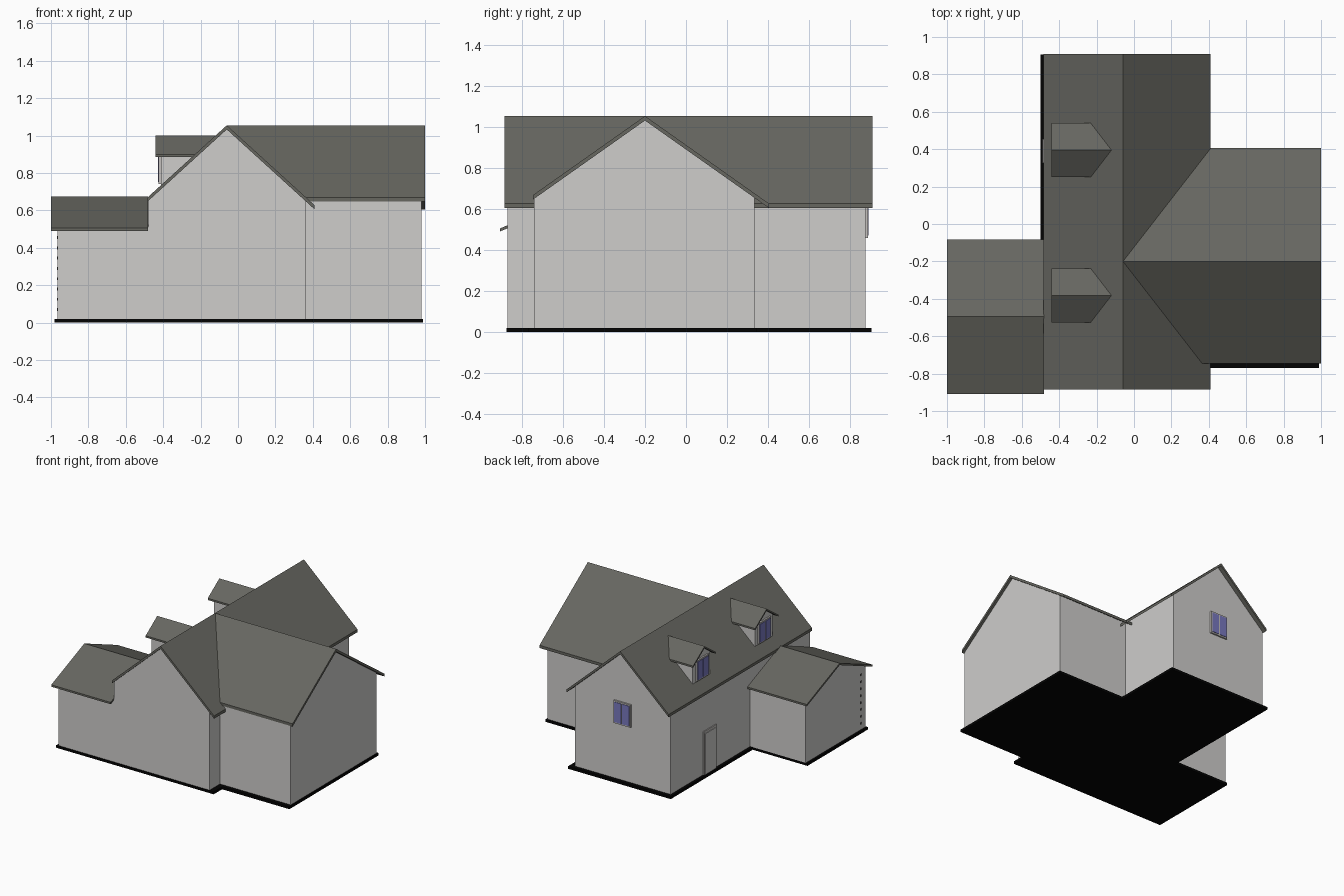
import bpy, bmesh

if "Cube" in bpy.data.objects:
    bpy.data.objects.remove(bpy.data.objects["Cube"])


def material(name, rgb):
    m = bpy.data.materials.new(name)
    m.diffuse_color = (*rgb, 1)
    m.use_nodes = True
    m.node_tree.nodes["Principled BSDF"].inputs["Base Color"].default_value = m.diffuse_color
    return m


WALL = material("wall grey", (0.62, 0.61, 0.60))
ROOF = material("roof slate", (0.135, 0.135, 0.118))
BASE = material("foundation black", (0.001, 0.001, 0.001))
TRIM = material("trim grey", (0.55, 0.53, 0.51))
GLASS = material("window blue", (0.19, 0.19, 0.52))


def prism(name, axis, pts, a, b, mat):
    """Extrude a 2D outline along an axis from a to b."""
    place = {'x': lambda u, v, w: (w, u, v),
             'y': lambda u, v, w: (u, w, v),
             'z': lambda u, v, w: (u, v, w)}[axis]
    bm = bmesh.new()
    ends = [[bm.verts.new(place(u, v, w)) for u, v in pts] for w in (a, b)]
    bm.faces.new(ends[0])
    bm.faces.new(ends[1])
    n = len(pts)
    for i in range(n):
        j = (i + 1) % n
        bm.faces.new((ends[0][i], ends[0][j], ends[1][j], ends[1][i]))
    bmesh.ops.recalc_face_normals(bm, faces=bm.faces)
    me = bpy.data.meshes.new(name)
    bm.to_mesh(me)
    bm.free()
    me.materials.append(mat)
    ob = bpy.data.objects.new(name, me)
    bpy.context.collection.objects.link(ob)
    return ob


def gable(name, axis, ridge, slope, eaves, roof_span, walls, wall_span, floor, t=0.022):
    """A gabled block: solid walls with a thin pitched roof on top."""
    (ru, rz), (e0, e1), (w0, w1) = ridge, eaves, walls

    def z(u, drop=0.0):
        return rz - slope * abs(u - ru) - drop

    prism(name + "_walls", axis,
          [(w0, floor), (w1, floor), (w1, z(w1, t * .6)), (ru, rz - t * .6), (w0, z(w0, t * .6))],
          *wall_span, WALL)
    prism(name + "_roof", axis,
          [(e0, z(e0)), (ru, rz), (e1, z(e1)), (e1, z(e1, t)), (ru, rz - t), (e0, z(e0, t))],
          *roof_span, ROOF)


def rect(cu, cv, w, h):
    return [(cu - w/2, cv - h/2), (cu + w/2, cv - h/2), (cu + w/2, cv + h/2), (cu - w/2, cv + h/2)]


def window(name, axis, cu, cz, w, h, face, out):
    """Framed two-pane window on a wall at `face`, facing direction `out`."""
    prism(name + "_frame", axis, rect(cu, cz, w, h), face - out * .01, face + out * .012, TRIM)
    for i, s in enumerate((-1, 1)):
        prism(f"{name}_pane_{i + 1}", axis, rect(cu + s * w * .235, cz, w * .4, h * .88),
              face + out * .01, face + out * .016, GLASS)


# Foundation slab following the plan of all three blocks
prism("foundation", 'z',
      [(-.98, -.875), (.40, -.875), (.40, -.77), (.99, -.77), (.99, .345), (.40, .345),
       (.40, .905), (-.50, .905), (-.50, -.12), (-.98, -.12)], 0, .02, BASE)

# Main house, side wing and low garage
gable("main_house", 'y', (-.06, 1.055), .91, (-.485, .41), (-.885, .91),
      (-.478, .36), (-.87, .875), .015)
gable("side_wing", 'x', (-.20, 1.054), .706, (-.745, .405), (-.06, 1.0),
      (-.74, .335), (.2, .98), .015)
gable("garage", 'x', (-.495, .675), .41, (-.908, -.083), (-1.0, -.48),
      (-.87, -.12), (-.965, -.478), .015, t=.015)

# Dormers with windows on the left roof slope
for i, y in enumerate((.395, -.382)):
    gable(f"dormer_{i + 1}", 'x', (y, 1.0), .70, (y - .145, y + .145), (-.44, -.112),
          (y - .11, y + .11), (-.412, -.16), .70, t=.014)
    window(f"dormer_window_{i + 1}", 'x', y, .825, .15, .165, -.412, -1)

# Window in the back gable
window("back_window", 'y', -.06, .55, .15, .18, .875, 1)

# Front door on the left wall
prism("door_frame", 'x', rect(.39, .19, .16, .345), -.485, -.47, TRIM)
prism("door", 'x', rect(.39, .18, .13, .325), -.489, -.48, WALL)

# Small dark marks up the garage side wall
for i in range(8):
    prism(f"garage_mark_{i + 1}", 'x', rect(-.81, .07 + i * .055, .012, .015),
          -.968, -.96, BASE)
